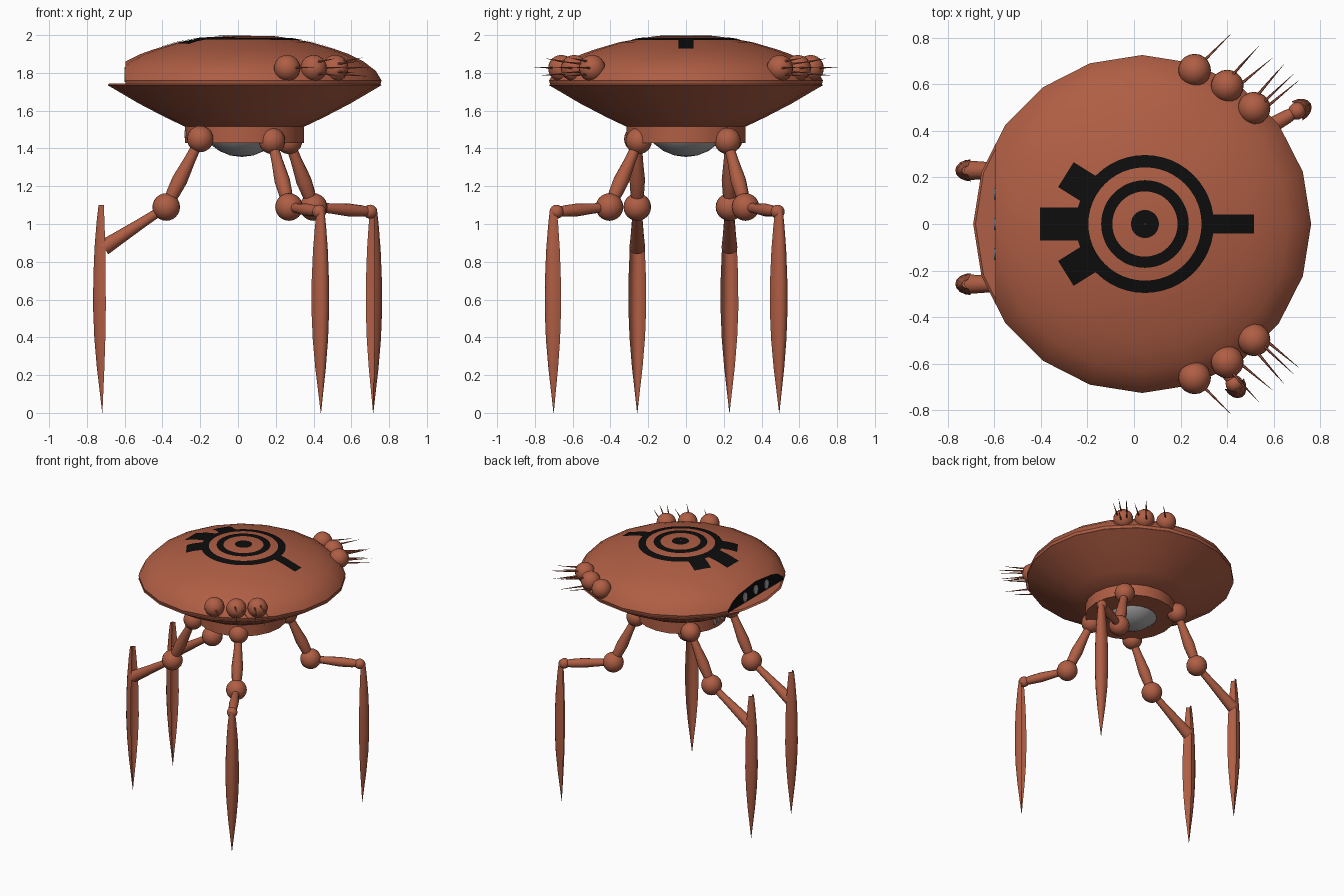
import bpy, bmesh, math
from mathutils import Vector, Matrix

if "Cube" in bpy.data.objects:
    bpy.data.objects.remove(bpy.data.objects["Cube"])


def material(name, colour):
    m = bpy.data.materials.new(name)
    m.use_nodes = True
    m.diffuse_color = (*colour, 1)
    m.node_tree.nodes["Principled BSDF"].inputs["Base Color"].default_value = (*colour, 1)
    return m


RUST = material("rust", (0.43, 0.112, 0.058))
BLACK = material("black", (0.004, 0.004, 0.004))
GREY = material("grey", (0.4, 0.4, 0.4))
CX = 0.035  # saucer axis


def finish(bm, name, *mats, angle=40):
    bmesh.ops.recalc_face_normals(bm, faces=bm.faces)
    me = bpy.data.meshes.new(name)
    bm.to_mesh(me)
    bm.free()
    for m in mats:
        me.materials.append(m)
    me.shade_smooth()
    me.set_sharp_from_angle(angle=math.radians(angle))
    ob = bpy.data.objects.new(name, me)
    bpy.context.collection.objects.link(ob)
    return ob


def skin(bm, rings):
    """Join rings of points into a closed skin with capped ends."""
    rows = [[bm.verts.new(p) for p in ring] for ring in rings]
    n = len(rows[0])
    for a, b in zip(rows, rows[1:]):
        for i in range(n):
            j = (i + 1) % n
            bm.faces.new((a[i], a[j], b[j], b[i]))
    bm.faces.new(rows[0])
    bm.faces.new(rows[-1])


def lathe(profile, sides, matrix):
    bm = bmesh.new()
    turns = [math.tau * i / sides for i in range(sides)]
    skin(bm, [[matrix @ Vector((r * math.cos(t), r * math.sin(t), z)) for t in turns]
              for r, z in profile])
    return bm


def ball(name, centre, radius, mat=RUST):
    bm = bmesh.new()
    bmesh.ops.create_uvsphere(bm, u_segments=20, v_segments=12, radius=radius,
                              matrix=Matrix.Translation(centre))
    return finish(bm, name, mat)


def limb(name, start, end, radii, sides=12):
    """Round limb; radii are (fraction along, radius)."""
    start, end = Vector(start), Vector(end)
    d = end - start
    m = Matrix.Translation(start) @ d.to_track_quat('Z', 'Y').to_matrix().to_4x4()
    return finish(lathe([(r, f * d.length) for f, r in radii], sides, m), name, RUST)


# Saucer: lower bowl, neck and belly lens
axis = Matrix.Translation((CX, 0, 0))
bowl = [(0.315, 1.515), (0.42, 1.565), (0.56, 1.638), (0.725, 1.735), (0.715, 1.745)]
finish(lathe(bowl, 20, axis), "lower_saucer", RUST)
finish(lathe([(0.315, 1.43), (0.315, 1.53)], 20, axis), "neck", RUST)
ball("belly_lens", (0.02, 0, 1.595), 0.24, GREY)

# Upper dome, sliced off at the mouth
DOME = [(0.72, 1.74), (0.725, 1.76), (0.695, 1.81), (0.63, 1.86), (0.55, 1.9), (0.48, 1.925),
        (0.35, 1.963), (0.2, 1.989), (0.08, 1.996), (0.005, 1.997)]
MOUTH_X = -0.595
bm = lathe(DOME, 20, axis)
cut = bmesh.ops.bisect_plane(bm, geom=bm.verts[:] + bm.edges[:] + bm.faces[:],
                             plane_co=(MOUTH_X, 0, 0), plane_no=(-1, 0, 0), clear_outer=True)
edges = [e for e in cut["geom_cut"] if isinstance(e, bmesh.types.BMEdge)]
for f in bmesh.ops.contextual_create(bm, geom=edges)["faces"]:
    f.material_index = 1
finish(bm, "upper_dome", RUST, BLACK, angle=30)


# Teeth on the mouth, and small ones on the neck
def tooth(name, x, y, z, width, height):
    bm = bmesh.new()
    m = (Matrix.Translation((x, y, z)) @ Matrix.Rotation(math.pi / 2, 4, 'Y')
         @ Matrix.Diagonal((height, width, 1, 1)))
    bmesh.ops.create_cone(bm, cap_ends=True, segments=14, radius1=1, radius2=1,
                          depth=0.008, matrix=m)
    finish(bm, name, GREY)


for i in (-1, 0, 1):
    tooth("mouth_tooth", MOUTH_X - 0.002, i * 0.13, 1.795 - 0.008 * abs(i), 0.025, 0.036)
    tooth("neck_tooth", CX - 0.315, i * 0.045, 1.475, 0.012, 0.02)


# Emblem draped over the dome
def dome_z(r):
    for (r1, z1), (r0, z0) in zip(DOME[1:], DOME[2:]):
        if r0 <= r <= r1:
            return z0 + (z1 - z0) * (r - r0) / (r1 - r0)
    return DOME[-1][1]


EX = 0.047


def drape(name, point, nu, nv):
    bm = bmesh.new()
    grid = []
    for i in range(nu + 1):
        row = []
        for j in range(nv + 1):
            x, y = point(i / nu, j / nv)
            row.append(bm.verts.new((x, y, dome_z(math.hypot(x - CX, y)) + 0.004)))
        grid.append(row)
    for i in range(nu):
        for j in range(nv):
            bm.faces.new((grid[i][j], grid[i + 1][j], grid[i + 1][j + 1], grid[i][j + 1]))
    bmesh.ops.remove_doubles(bm, verts=bm.verts, dist=0.0001)
    finish(bm, name, BLACK)


def ring(name, inner, outer):
    def point(u, v):
        r, t = inner + (outer - inner) * u, math.tau * v
        return EX + r * math.cos(t), r * math.sin(t)
    drape(name, point, 3, 48)


def bar(name, degrees, start, end, width):
    c, s = math.cos(math.radians(degrees)), math.sin(math.radians(degrees))

    def point(u, v):
        a, b = start + (end - start) * u, (v - 0.5) * width
        return EX + a * c - b * s, a * s + b * c
    drape(name, point, 12, 4)


ring("emblem_dot", 0.002, 0.06)
ring("emblem_inner_ring", 0.14, 0.188)
ring("emblem_outer_ring", 0.243, 0.296)
bar("emblem_pointer", 0, 0.28, 0.468, 0.08)
bar("emblem_block", 180, 0.27, 0.45, 0.14)
for a in (148, -148):
    bar("emblem_side_block", a, 0.27, 0.4, 0.126)

# Eye clusters with spines, mirrored front to back
for side in (-1, 1):
    for x, y, spines in ((0.26, 0.66, 1), (0.4, 0.592, 3), (0.515, 0.497, 5)):
        c = Vector((x, y * side, 1.825))
        ball("eye", c, 0.07)
        out = Vector((0.7, 0.7 * side, 0.03))
        across = Vector((0.7, -0.7 * side, 0))
        for k in range(spines):
            t = math.tau * k / max(spines, 2)
            shift = across * math.cos(t) + Vector((0, 0, math.sin(t)))
            shift *= 0.035 if spines > 1 else 0
            reach = 0.19 + 0.035 * ((k + 1) % 2)
            limb("eye_spine", c + shift + out * 0.04, c + shift * 1.5 + out * reach,
                 [(0, 0.007), (1, 0.0005)], 6)


# Blade feet: hollow crescent section swept along the height
def blade(name, x, y, heading, top, steps):
    frame = Matrix.Translation((x, y, 0)) @ Matrix.Rotation(heading, 4, 'Z')
    arc = [math.pi * i / 8 for i in range(9)]
    rings = []
    for f, s in steps:
        pts = [(0.067 * math.sin(t), 0.047 * math.cos(t)) for t in arc]
        pts += [(0.038 * math.sin(t), 0.04 * math.cos(t)) for t in reversed(arc[1:-1])]
        rings.append([frame @ Vector((u * s + 0.018 * (1 - s), v * s, f * top)) for u, v in pts])
    bm = bmesh.new()
    skin(bm, rings)
    finish(bm, name, RUST)


STEPS = [(0, 0.02), (0.1, 0.28), (0.22, 0.6), (0.36, 0.87), (0.5, 1),
         (0.65, 0.98), (0.8, 0.84), (0.92, 0.62), (1, 0.42)]
THIGH = [(0, 0.024), (0.3, 0.03), (0.6, 0.041), (0.8, 0.036), (1, 0.022)]
SHIN = [(0, 0.022), (0.35, 0.028), (0.6, 0.034), (0.85, 0.03), (1, 0.022)]
REAR_SHIN = [(0, 0.022), (0.4, 0.028), (0.75, 0.036), (1, 0.042)]

# Legs: hip, knee, ankle
LEGS = [("front_left", (0.27, 0.22, 1.44), (0.4, 0.315, 1.09), (0.7, 0.485, 1.065)),
        ("front_right", (0.18, -0.25, 1.44), (0.27, -0.405, 1.09), (0.43, -0.685, 1.065)),
        ("rear_left", (-0.2, 0.23, 1.45), (-0.38, 0.23, 1.09), (-0.71, 0.23, 0.875)),
        ("rear_right", (-0.2, -0.258, 1.45), (-0.38, -0.258, 1.09), (-0.71, -0.258, 0.875))]
for name, hip, knee, ankle in LEGS:
    rear = name.startswith("rear")
    ball(name + "_hip", hip, 0.07)
    ball(name + "_knee", knee, 0.073)
    limb(name + "_thigh", hip, knee, THIGH)
    limb(name + "_shin", knee, ankle, REAR_SHIN if rear else SHIN)
    if not rear:
        ball(name + "_ankle", ankle, 0.037)
    heading = math.atan2(ankle[1] - knee[1], ankle[0] - knee[0])
    blade(name + "_blade", -0.7 if rear else ankle[0], ankle[1], heading,
          1.1 if rear else 1.08, STEPS)
